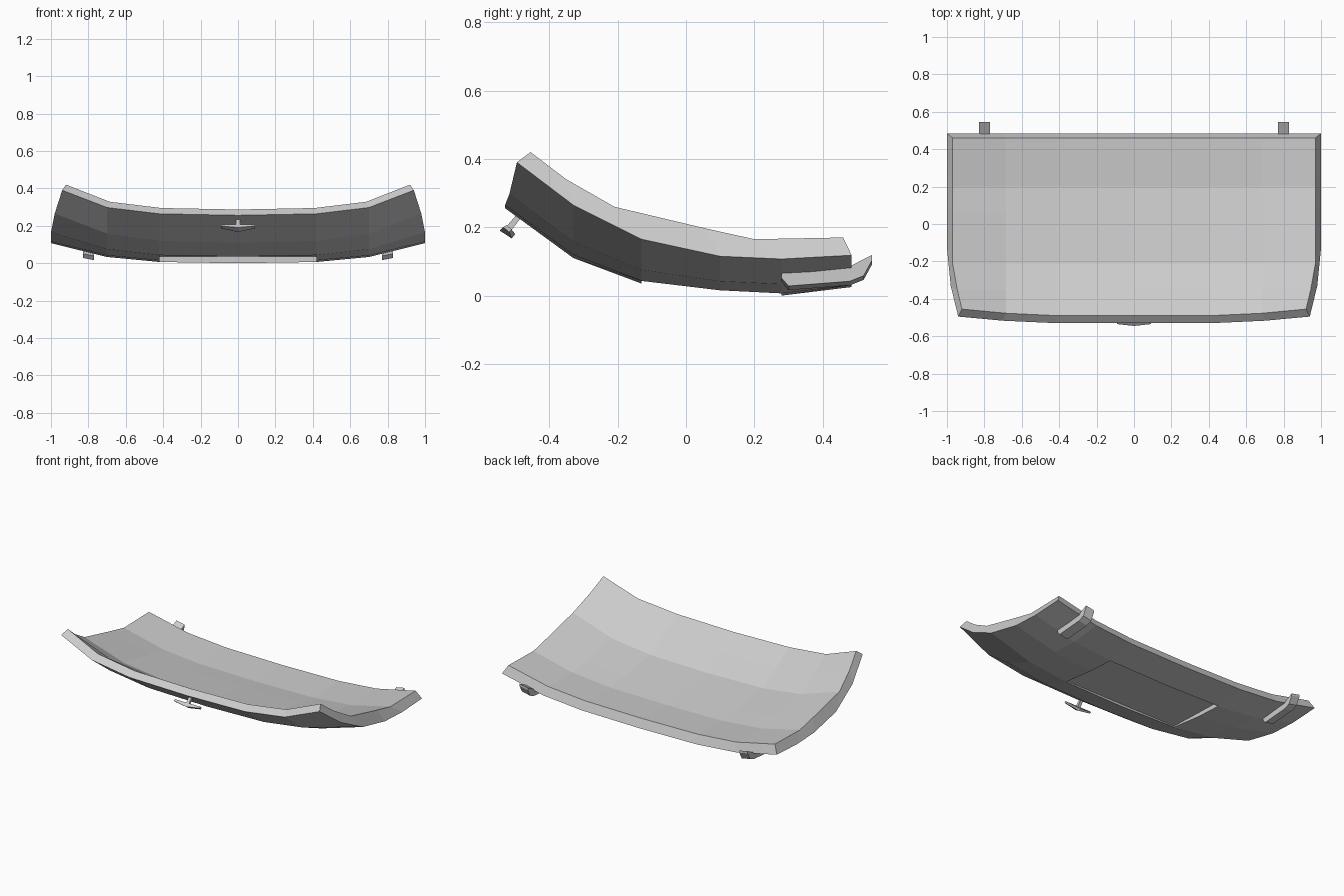
import bpy

if "Cube" in bpy.data.objects:
    bpy.data.objects.remove(bpy.data.objects["Cube"])

paint = bpy.data.materials.new("grey")
paint.diffuse_color = (0.6, 0.6, 0.6, 1.0)
paint.use_nodes = True
paint.node_tree.nodes["Principled BSDF"].inputs["Base Color"].default_value = paint.diffuse_color


def make(name, verts, faces):
    """Create a flat-shaded mesh object with consistent outward normals."""
    import bmesh
    bm = bmesh.new()
    vs = [bm.verts.new(v) for v in verts]
    for f in faces:
        bm.faces.new([vs[i] for i in f])
    bmesh.ops.recalc_face_normals(bm, faces=bm.faces[:])
    mesh = bpy.data.meshes.new(name)
    bm.to_mesh(mesh)
    bm.free()
    mesh.materials.append(paint)
    obj = bpy.data.objects.new(name, mesh)
    bpy.context.collection.objects.link(obj)
    return obj


def loft(name, sections):
    """Skin a row of matching cross-sections and cap both ends."""
    n, m = len(sections[0]), len(sections)
    verts = [v for s in sections for v in s]
    faces = [(k * n + i, k * n + (i + 1) % n, (k + 1) * n + (i + 1) % n, (k + 1) * n + i)
             for k in range(m - 1) for i in range(n)]
    faces += [tuple(range(n)), tuple(range((m - 1) * n, m * n))]
    return make(name, verts, faces)


# Curved lid: each row holds y, centre z, side z and half width
OUTER = [(-0.53, 0.256, 0.39, 0.94), (-0.33, 0.11, 0.265, 0.98), (-0.13, 0.035, 0.165, 1.0),
         (0.10, 0.009, 0.115, 1.0), (0.28, 0.0, 0.107, 1.0), (0.485, 0.025, 0.118, 1.0)]
INNER = [(-0.49, 0.287, 0.42, 0.92), (-0.35, 0.205, 0.34, 0.945), (-0.21, 0.125, 0.26, 0.97),
         (0.06, 0.088, 0.196, 0.97), (0.20, 0.068, 0.165, 0.97), (0.46, 0.08, 0.17, 0.97)]
RISE = (0.0, 0.06, 0.31, 1.0)        # share of the side rise at each x station
PULL = (0.0, 0.0, 0.013, 0.035)      # front edge sweeps back toward the corners
COLS, ROWS = 7, 6


def grid(rows, mids):
    pts = []
    for j, (y, zc, zs, w) in enumerate(rows):
        for i in range(-3, 4):
            a = abs(i)
            x = (0.0, mids[0], mids[1], w)[a] * (1 if i >= 0 else -1)
            pts.append((x, y + (PULL[a] if j == 0 else 0), zc + (zs - zc) * RISE[a]))
    return pts


verts = grid(OUTER, (0.42, 0.70)) + grid(INNER, (0.41, 0.685))
base = COLS * ROWS


def out(i, j):
    return j * COLS + i


def inn(i, j):
    return base + j * COLS + i


faces = []
for j in range(ROWS - 1):
    for i in range(COLS - 1):
        quad = [(i, j), (i + 1, j), (i + 1, j + 1), (i, j + 1)]
        faces.append([inn(*q) for q in quad])
        if not (2 <= i <= 3 and 2 <= j <= 3):      # leave the recess open
            faces.append([out(*q) for q in quad])

# Rim joining both skins
rim = [(i, 0) for i in range(COLS - 1)] + [(COLS - 1, j) for j in range(ROWS - 1)]
rim += [(i, ROWS - 1) for i in range(COLS - 1, 0, -1)] + [(0, j) for j in range(ROWS - 1, 0, -1)]
for a, b in zip(rim, rim[1:] + rim[:1]):
    faces.append([out(*a), out(*b), inn(*b), inn(*a)])

# Plate recess: flat floor and four walls
f = len(verts)
verts += [(-0.42, -0.13, 0.05), (0.42, -0.13, 0.05), (0.42, 0.28, 0.036), (-0.42, 0.28, 0.036)]
faces += [[f, f + 1, f + 2, f + 3],
          [out(2, 2), out(3, 2), out(4, 2), f + 1, f],
          [out(4, 2), out(4, 3), out(4, 4), f + 2, f + 1],
          [out(4, 4), out(3, 4), out(2, 4), f + 3, f + 2],
          [out(2, 4), out(2, 3), out(2, 2), f, f + 3]]
make("lid_panel", verts, faces)

# Hinge arms, tilted to follow the lid
ARM = [(0.28, 0.065), (0.48, 0.08), (0.545, 0.113), (0.545, 0.098),
       (0.52, 0.052), (0.48, 0.036), (0.30, 0.022), (0.28, 0.045)]
for side, label in ((-1, "left"), (1, "right")):
    loft(label + "_hinge", [[(side * x, y, z + 0.2 * (x - 0.8)) for y, z in ARM]
                            for x in (0.77, 0.83)])

# Handle bar tapering to both ends, on a short stem
END = [(-0.535, 0.20), (-0.525, 0.207), (-0.51, 0.193), (-0.518, 0.186)]
MID = [(-0.545, 0.19), (-0.525, 0.207), (-0.50, 0.18), (-0.51, 0.167)]
loft("handle_bar", [[(x, y, z) for y, z in s] for x, s in ((-0.092, END), (0, MID), (0.092, END))])
STEM = [(-0.525, 0.203), (-0.495, 0.238), (-0.485, 0.225), (-0.512, 0.19)]
loft("handle_stem", [[(x, y, z) for y, z in STEM] for x in (-0.01, 0.01)])
